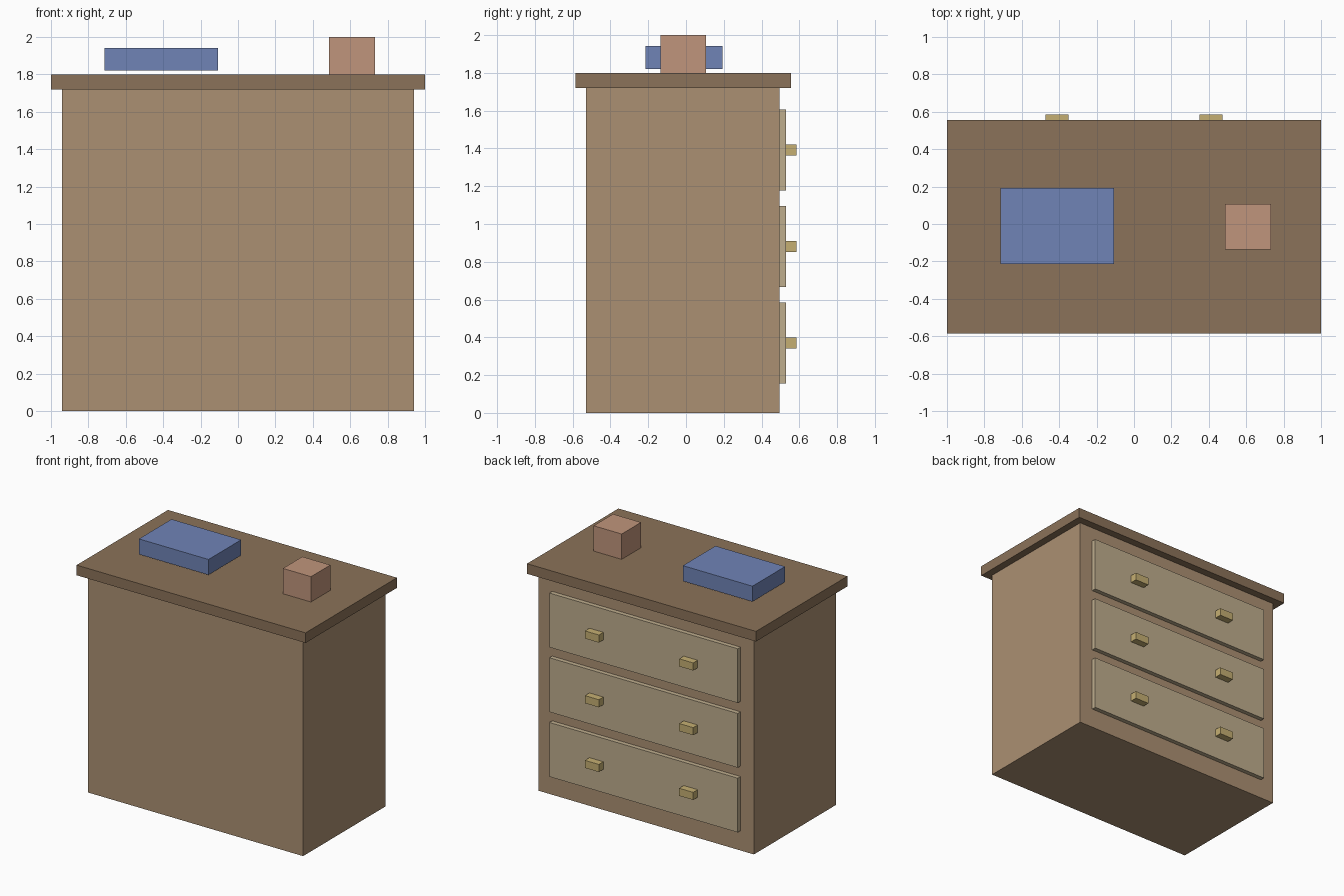
import bpy

if "Cube" in bpy.data.objects:
    bpy.data.objects.remove(bpy.data.objects["Cube"])


def material(name, rgb):
    m = bpy.data.materials.new(name)
    m.diffuse_color = (*rgb, 1)
    m.use_nodes = True
    m.node_tree.nodes["Principled BSDF"].inputs["Base Color"].default_value = m.diffuse_color
    return m


def box(name, xr, yr, zr, mat):
    """Box from its x, y and z ranges."""
    ranges = (xr, yr, zr)
    bpy.ops.mesh.primitive_cube_add(size=1, location=[(a + b) / 2 for a, b in ranges])
    ob = bpy.context.object
    ob.name = name
    ob.scale = [b - a for a, b in ranges]
    bpy.ops.object.transform_apply(location=False, rotation=False, scale=True)
    ob.data.materials.append(mat)
    return ob


wood = material("wood", (0.41, 0.28, 0.17))
dark_wood = material("dark_wood", (0.26, 0.17, 0.10))
pale_wood = material("pale_wood", (0.52, 0.42, 0.27))
brass = material("brass", (0.56, 0.43, 0.17))
blue = material("blue", (0.16, 0.23, 0.47))
clay = material("clay", (0.53, 0.30, 0.20))
foot_brown = material("foot_brown", (0.12, 0.08, 0.05))

# Carcass and overhanging top
box("cabinet_body", (-0.94, 0.94), (-0.53, 0.495), (0, 1.72), wood)
box("cabinet_top", (-1, 1), (-0.585, 0.555), (1.72, 1.80), dark_wood)

# Three drawers on the back side, each with two handles
for i in range(3):
    z = 0.37 + i * 0.511
    box(f"drawer_{i + 1}", (-0.823, 0.823), (0.495, 0.53), (z - 0.214, z + 0.214), pale_wood)
    for side, x in (("left", -0.412), ("right", 0.412)):
        box(f"handle_{i + 1}_{side}", (x - 0.061, x + 0.061), (0.53, 0.586),
            (z - 0.03, z + 0.03), brass)

# Short feet recessed in the base corners
for x, sx in ((-0.82, "left"), (0.82, "right")):
    for y, sy in ((-0.45, "front"), (0.41, "rear")):
        box(f"foot_{sy}_{sx}", (x - 0.06, x + 0.06), (y - 0.06, y + 0.06),
            (0.002, 0.08), foot_brown)

# Objects resting on the top
box("blue_box", (-0.715, -0.107), (-0.215, 0.192), (1.82, 1.942), blue)
box("clay_block", (0.487, 0.732), (-0.135, 0.107), (1.80, 2.0), clay)
